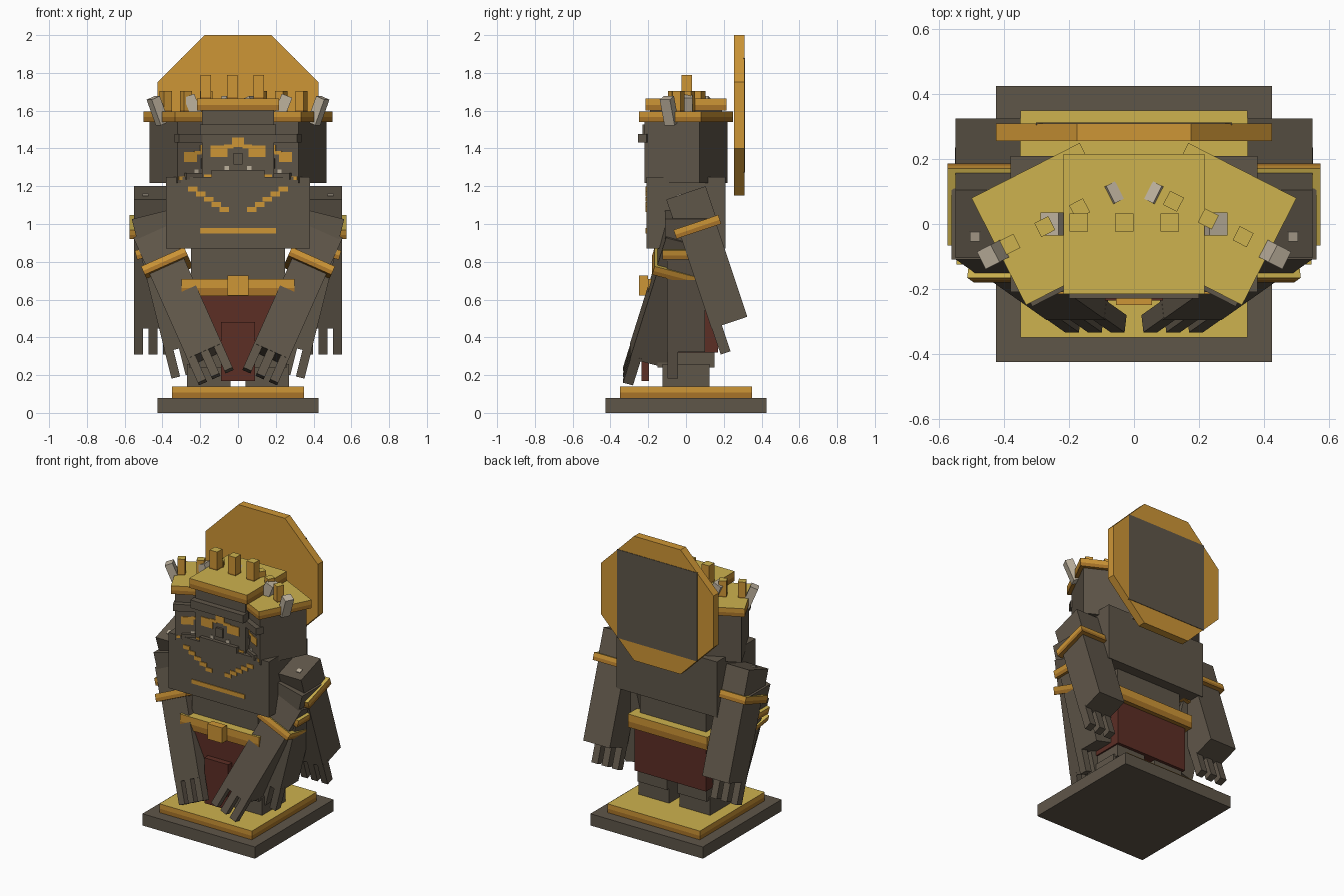
import bpy, bmesh
from math import radians
from mathutils import Matrix, Vector

cube = bpy.data.objects.get("Cube")
if cube:
    bpy.data.objects.remove(cube, do_unlink=True)


def material(name, rgb):
    lin = [((c / 255 + 0.055) / 1.055) ** 2.4 for c in rgb] + [1]
    m = bpy.data.materials.new(name)
    m.use_nodes = True
    m.diffuse_color = lin
    m.node_tree.nodes["Principled BSDF"].inputs["Base Color"].default_value = lin
    return m


STONE = material("brown stone", (95, 86, 73))
GOLD = material("orange gold", (206, 150, 54))
DARK_GOLD = material("dark gold", (168, 116, 40))
YELLOW = material("yellow gold", (205, 178, 78))
RED = material("dark red cloth", (92, 46, 37))
IVORY = material("ivory", (190, 178, 158))
I = Matrix.Identity(4)


def finish(name, bm, mats, M):
    me = bpy.data.meshes.new(name)
    bm.to_mesh(me)
    bm.free()
    for m in mats:
        me.materials.append(m)
    ob = bpy.data.objects.new(name, me)
    ob.matrix_world = M
    bpy.context.collection.objects.link(ob)
    return ob


def box(name, size, loc, mat, M=I):
    bm = bmesh.new()
    bmesh.ops.create_cube(bm, size=1, matrix=Matrix.Diagonal((*size, 1)))
    return finish(name, bm, [mat], M @ Matrix.Translation(loc))


def trim(name, size, loc, M=I, cut=0.45):
    """Gold box: yellow top, orange sides, darker strip along the bottom."""
    bm = bmesh.new()
    bmesh.ops.create_cube(bm, size=1, matrix=Matrix.Diagonal((*size, 1)))
    level = (cut - 0.5) * size[2]
    bmesh.ops.bisect_plane(bm, geom=bm.verts[:] + bm.edges[:] + bm.faces[:],
                           plane_co=(0, 0, level), plane_no=(0, 0, 1))
    bm.normal_update()
    for f in bm.faces:
        if f.normal.z > 0.7:
            f.material_index = 2
        elif f.calc_center_median().z < level:
            f.material_index = 1
    return finish(name, bm, [GOLD, DARK_GOLD, YELLOW], M @ Matrix.Translation(loc))


def rot(deg, axis):
    return Matrix.Rotation(radians(deg), 4, axis)


# Pedestal
box("plinth", (0.85, 0.85, 0.08), (0, 0, 0.04), STONE)
trim("plinth_slab", (0.7, 0.7, 0.06), (0, 0, 0.11))

# Legs, skirt and torso
for s, side in ((1, "left"), (-1, "right")):
    box(side + "_foot", (0.23, 0.25, 0.12), (s * 0.155, 0, 0.2), STONE)
    box(side + "_leg", (0.22, 0.3, 0.1), (s * 0.15, 0, 0.29), STONE)
box("skirt", (0.54, 0.36, 0.31), (0, -0.01, 0.475), RED)
box("loincloth", (0.18, 0.04, 0.31), (0, -0.215, 0.325), RED)
box("waist", (0.5, 0.28, 0.28), (0, 0, 0.75), STONE)
trim("belt", (0.6, 0.4, 0.09), (0, 0, 0.665))
box("buckle", (0.11, 0.05, 0.105), (0, -0.225, 0.675), GOLD)
box("chest", (0.76, 0.42, 0.38), (0, 0, 1.06), STONE)

# Chest ornaments
box("chest_bar", (0.4, 0.008, 0.028), (0, -0.211, 0.965), GOLD)
for s in (1, -1):
    for i in range(5):
        box("necklace_bead", (0.05, 0.008, 0.026),
            (s * (0.24 - 0.042 * i), -0.211, 1.185 - 0.027 * i), GOLD)


# Arms: three pairs hanging from stepped shoulders
def arm(name, s, shoulder, inward, swing):
    x, y, z = shoulder
    M = Matrix.Translation((s * x, y, z)) @ rot(s * inward, 'Y') @ rot(swing, 'X')
    box(name + "_upper_arm", (0.2, 0.22, 0.2), (0, 0, -0.1), STONE, M)
    trim(name + "_armband", (0.25, 0.25, 0.05), (0, 0, -0.19), M)
    box(name + "_forearm", (0.2, 0.2, 0.52), (0, 0, -0.465), STONE, M)
    for i in (-1, 0, 1):
        box(name + "_finger", (0.047, 0.055, 0.16), (i * 0.077, -0.07, -0.79), STONE, M)
    return M


for s, side in ((1, "left"), (-1, "right")):
    rear = arm(side + "_rear", s, (0.45, 0, 1.165), 0, 18.5)
    arm(side + "_middle", s, (0.465, 0, 1.05), 14, 0)
    arm(side + "_front", s, (0.45, 0, 0.94), 24, -16)
    box(side + "_shoulder_mark", (0.03, 0.03, 0.006), (s * 0.04, -0.04, 0.002), IVORY, rear)


# Heads: one in the middle and a smaller, turned one at each side
def head(name, x, top, k, turn):
    M = Matrix.Translation((x, 0, top)) @ rot(turn, 'Z') @ Matrix.Scale(k, 4)
    box(name + "_head", (0.38, 0.38, 0.375), (0, 0, -0.1875), STONE, M)
    box(name + "_brow", (0.4, 0.06, 0.055), (0, -0.2, -0.1), STONE, M)
    box(name + "_lip", (0.28, 0.04, 0.04), (0, -0.195, -0.335), STONE, M)
    box(name + "_nose", (0.05, 0.03, 0.06), (0, -0.19, -0.255), STONE, M)
    box(name + "_mouth_line", (0.36, 0.008, 0.02), (0, -0.191, -0.347), GOLD, M)
    box(name + "_forehead_mark", (0.065, 0.008, 0.05), (0, -0.191, -0.168), GOLD, M)
    for s in (1, -1):
        box(name + "_eye", (0.09, 0.008, 0.06), (s * 0.1, -0.191, -0.215), GOLD, M)
        box(name + "_eyelid", (0.05, 0.008, 0.02), (s * 0.05, -0.191, -0.19), GOLD, M)
        box(name + "_fang", (0.025, 0.008, 0.022), (s * 0.06, -0.192, -0.303), IVORY, M)
        # Horns lean outward at the crown's edges
        H = M @ Matrix.Translation((s * 0.228, 0, (1.6 - top) / k)) @ rot(s * 22, 'Y')
        box(name + "_horn", (0.06, 0.07, 0.17), (0, 0, 0), IVORY, H)
    trim(name + "_crown", (0.435, 0.43, 0.065), (0, 0, 0.0325), M)
    for px in (-0.17, -0.03, 0.11):
        trim(name + "_crown_prong", (0.056, 0.056, 0.13), (px, 0.005, 0.125), M, 0.1)


head("middle", 0, 1.6, 1, 0)
head("left", 0.25, 1.54, 0.86, -27)
head("right", -0.25, 1.54, 0.86, 27)

# Octagonal halo with a stone panel on its back
bm = bmesh.new()
bmesh.ops.create_cone(bm, cap_ends=True, segments=8, radius1=0.46, radius2=0.46, depth=0.055,
                      matrix=rot(90, 'X') @ rot(22.5, 'Z'))
finish("halo", bm, [GOLD], Matrix.Translation((0, 0.2825, 1.575)))
box("halo_back_panel", (0.605, 0.008, 0.605), (0, 0.309, 1.575), STONE)
